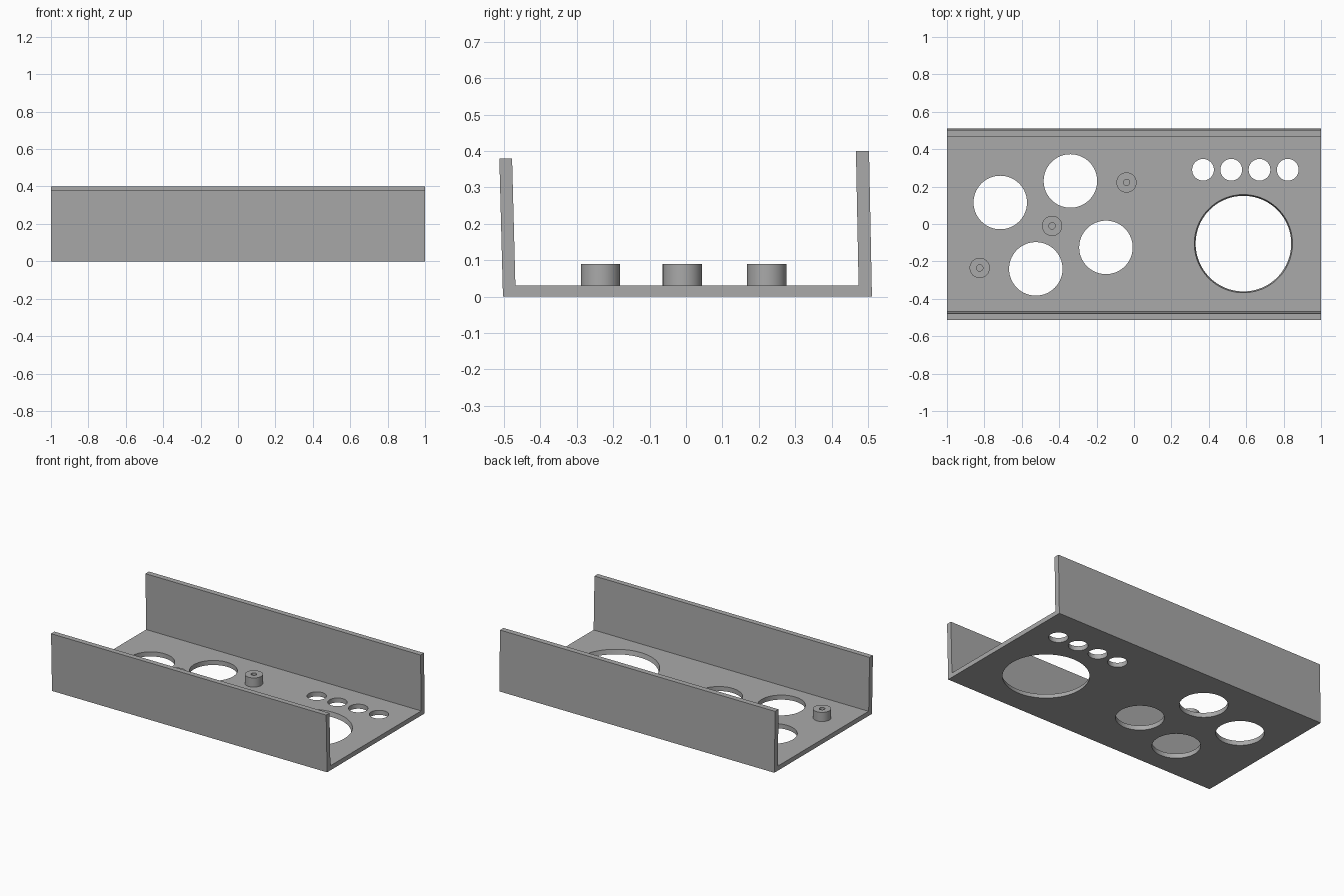
import bpy
import bmesh

cube = bpy.data.objects.get("Cube")
if cube:
    bpy.data.objects.remove(cube, do_unlink=True)

grey = bpy.data.materials.new("plain grey")
grey.use_nodes = True
COLOUR = (0.4, 0.4, 0.4, 1)
grey.diffuse_color = COLOUR
grey.node_tree.nodes["Principled BSDF"].inputs["Base Color"].default_value = COLOUR

FLOOR = 0.03      # floor thickness
POST_TOP = 0.09


def add_object(name, bm):
    bmesh.ops.recalc_face_normals(bm, faces=bm.faces)
    mesh = bpy.data.meshes.new(name)
    bm.to_mesh(mesh)
    bm.free()
    mesh.materials.append(grey)
    obj = bpy.data.objects.new(name, mesh)
    bpy.context.collection.objects.link(obj)
    return obj


def extrude_along_x(name, profile):
    """Extrude a (y, z) outline over the full length."""
    bm = bmesh.new()
    face = bm.faces.new([bm.verts.new((-1, y, z)) for y, z in profile])
    side = bmesh.ops.extrude_face_region(bm, geom=[face])["geom"]
    moved = [v for v in side if isinstance(v, bmesh.types.BMVert)]
    bmesh.ops.translate(bm, verts=moved, vec=(2, 0, 0))
    return add_object(name, bm)


def revolve(name, x, y, outline, segments=64):
    """Turn a closed (radius, z) outline around a vertical axis."""
    bm = bmesh.new()
    verts = [bm.verts.new((x + r, y, z)) for r, z in outline]
    edges = [bm.edges.new((a, b)) for a, b in zip(verts, verts[1:] + verts[:1])]
    bmesh.ops.spin(bm, geom=verts + edges, cent=(x, y, 0), axis=(0, 0, 1),
                   angle=6.283185307, steps=segments)
    bmesh.ops.remove_doubles(bm, verts=bm.verts, dist=1e-4)
    return add_object(name, bm)


def cone(bm, x, y, low, high):
    """Cutter through the floor, radius low at the bottom, high at the top."""
    made = bmesh.ops.create_cone(bm, cap_ends=True, segments=96, radius1=low,
                                 radius2=high, depth=FLOOR * 2)
    bmesh.ops.translate(bm, verts=made["verts"], vec=(x, y, FLOOR / 2))


# Floor and the two slightly leaning walls
floor = extrude_along_x("floor", [(-0.468, 0), (0.475, 0), (0.475, FLOOR), (-0.468, FLOOR)])
extrude_along_x("front_wall", [(-0.503, 0), (-0.468, 0), (-0.478, 0.38), (-0.513, 0.38)])
extrude_along_x("back_wall", [(0.475, 0), (0.511, 0), (0.503, 0.4), (0.467, 0.4)])

# Round openings: four medium, a row of four small, one large tapered
bm = bmesh.new()
for x, y in [(-0.715, 0.115), (-0.34, 0.23), (-0.15, -0.125), (-0.525, -0.24)]:
    cone(bm, x, y, 0.143, 0.143)
for i in range(4):
    cone(bm, 0.369 + 0.151 * i, 0.29, 0.058, 0.058)
cone(bm, 0.585, -0.105, 0.252, 0.266)
cutter = add_object("hole_cutter", bm)
cutter.hide_render = True

cut = floor.modifiers.new("holes", 'BOOLEAN')
cut.operation = 'DIFFERENCE'
cut.solver = 'EXACT'
cut.object = cutter
bpy.context.view_layer.objects.active = floor
bpy.ops.object.modifier_apply(modifier=cut.name)
bpy.data.objects.remove(cutter, do_unlink=True)

# Hollow mounting posts
posts = [revolve(f"mounting_post_{i + 1}", x, y,
                 [(0.054, FLOOR), (0.054, POST_TOP), (0.017, POST_TOP), (0.017, FLOOR)])
         for i, (x, y) in enumerate([(-0.825, -0.235), (-0.438, -0.01), (-0.04, 0.222)])]

# Smooth round walls, sharp rims
bpy.ops.object.select_all(action='DESELECT')
for obj in [floor] + posts:
    obj.select_set(True)
bpy.ops.object.shade_smooth_by_angle(angle=0.5)
